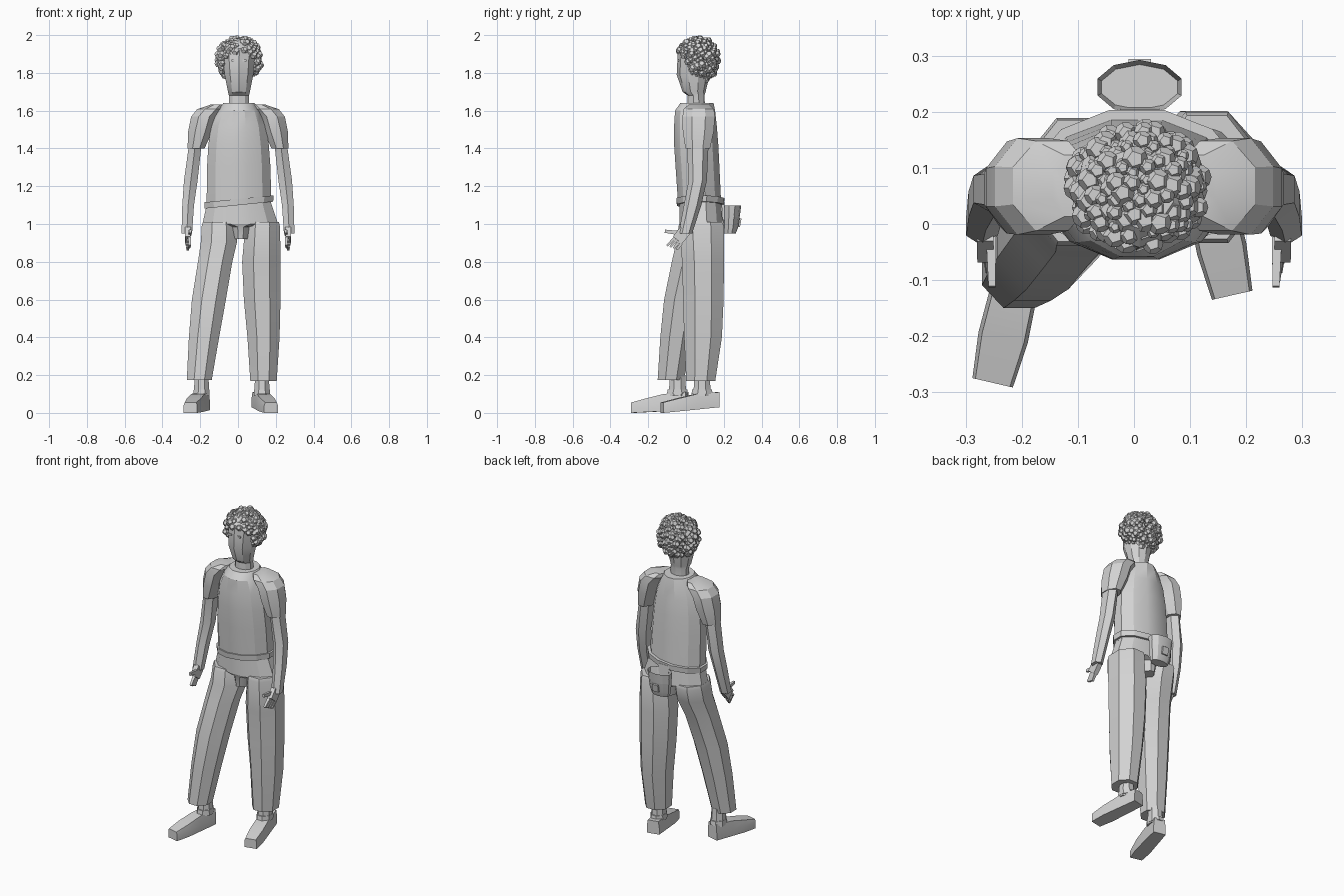
import bpy
import bmesh
import math
import random
from mathutils import Vector

cube = bpy.data.objects.get("Cube")
if cube:
    bpy.data.objects.remove(cube, do_unlink=True)

grey = bpy.data.materials.new("plain_grey")
grey.use_nodes = True
grey.diffuse_color = (0.65, 0.65, 0.65, 1)
grey.node_tree.nodes["Principled BSDF"].inputs["Base Color"].default_value = grey.diffuse_color


def add_object(name, bm, smooth=True):
    """Turn a bmesh into a named object."""
    bmesh.ops.recalc_face_normals(bm, faces=bm.faces)
    mesh = bpy.data.meshes.new(name)
    bm.to_mesh(mesh)
    bm.free()
    mesh.materials.append(grey)
    obj = bpy.data.objects.new(name, mesh)
    bpy.context.collection.objects.link(obj)
    if smooth:
        bpy.ops.object.select_all(action="DESELECT")
        obj.select_set(True)
        bpy.context.view_layer.objects.active = obj
        bpy.ops.object.shade_smooth_by_angle(angle=math.radians(25))


def bridge(bm, rings):
    """Skin a list of point rings and cap both ends; returns the end cap."""
    loops = [[bm.verts.new(p) for p in ring] for ring in rings]
    for low, high in zip(loops, loops[1:]):
        for i in range(len(low)):
            j = (i + 1) % len(low)
            bm.faces.new((low[i], low[j], high[j], high[i]))
    bm.faces.new(loops[0])
    return bm.faces.new(loops[-1])


def level_ring(cx, cy, z, rx, ry, sides, tilt):
    """Flat-fronted polygon ring whose extents match rx and ry."""
    grow = 1 / math.cos(math.pi / sides)
    points = []
    for i in range(sides):
        a = 2 * math.pi * (i + 0.5) / sides
        x = rx * grow * math.cos(a)
        points.append(Vector((cx + x, cy + ry * grow * math.sin(a), z + tilt * x)))
    return points


def loft(name, rows, sides=8, tilt=0.0):
    bm = bmesh.new()
    bridge(bm, [level_ring(*row, sides, tilt) for row in rows])
    add_object(name, bm)


def mirror_rows(rows, side):
    return [(side * r[0], *r[1:]) for r in rows]


def bar(bm, start, end, wide, thick, taper=0.7):
    """Tapered box finger running between two points."""
    start, end = Vector(start), Vector(end)
    axis = (end - start).normalized()
    u = Vector((1, 0, 0))
    v = axis.cross(u).normalized()
    corners = [(-1, -1), (1, -1), (1, 1), (-1, 1)]
    bridge(bm, [[p + k * (a * wide * u + b * thick * v) for a, b in corners]
                for p, k in ((start, 1), (end, taper))])


# Head and neck
loft("head", [
    (.005, .055, 1.6, .055, .045), (.005, .053, 1.68, .053, .042),
    (.005, .043, 1.7, .058, .058), (.005, .038, 1.79, .076, .083),
    (.005, .045, 1.87, .084, .086), (.01, .055, 1.93, .09, .092),
    (.01, .06, 1.965, .06, .065)], sides=10)

# Eyes as small flat plates
for side, name in ((1, "left_eye"), (-1, "right_eye")):
    bm = bmesh.new()
    centre = Vector((0.005 + side * 0.03, -0.04, 1.865))
    bar(bm, centre - Vector((0, 0, .005)), centre + Vector((0, 0, .005)), .01, .004, 1)
    add_object(name, bm, smooth=False)


# Curly hair: faceted beads scattered over the skull
def bead_template():
    ico = bmesh.new()
    bmesh.ops.create_icosphere(ico, subdivisions=1, radius=1)
    bm = bmesh.new()
    for face in ico.faces:
        bm.verts.new(face.calc_center_median().normalized())
    ico.free()
    bmesh.ops.convex_hull(bm, input=bm.verts)
    bmesh.ops.dissolve_limit(bm, angle_limit=0.1, verts=bm.verts, edges=bm.edges)
    bm.verts.index_update()
    points = [v.co.copy() for v in bm.verts]
    faces = [[v.index for v in f.verts] for f in bm.faces]
    bm.free()
    return points, faces


random.seed(4)
bead_points, bead_faces = bead_template()
hair = bmesh.new()
count = 270
for i in range(count):
    up = 1 - 2 * (i + 0.5) / count
    flat = math.sqrt(1 - up * up)
    a = i * math.pi * (3 - math.sqrt(5)) + random.uniform(-.08, .08)
    size = random.uniform(.011, .024)
    puff = random.uniform(-.013, .006)
    spot = Vector((.008 + (.11 + puff) * flat * math.cos(a),
                   .062 + (.104 + puff) * flat * math.sin(a), 1.87 + (.114 + puff) * up))
    spot.z = min(spot.z, 2 - size)
    back = min(max((spot.y + .02) / .06, 0), 1)
    if spot.z < 1.905 - .14 * back + random.uniform(-.015, .01):
        continue
    verts = [hair.verts.new(spot + p * size) for p in bead_points]
    for face in bead_faces:
        hair.faces.new([verts[k] for k in face])
add_object("curly_hair", hair, smooth=False)

# Shirt body and its hem
loft("shirt", [
    (.005, .072, 1.11, .171, .114), (.004, .061, 1.3, .168, .116),
    (.003, .054, 1.42, .16, .117), (.003, .05, 1.52, .145, .113),
    (.005, .048, 1.6, .112, .106), (.005, .058, 1.64, .083, .088)], sides=12)
loft("shirt_hem", [(.005, .076, 1.1, .181, .124), (.005, .076, 1.133, .184, .127)],
     sides=12, tilt=.1)

# Arms: sleeve, forearm and hand on each side
sleeve = [(.11, .068, 1.632, .035, .055), (.146, .068, 1.608, .07, .08),
          (.18, .067, 1.568, .068, .086), (.2, .065, 1.49, .064, .082),
          (.222, .062, 1.4, .045, .065)]
forearm = [(.225, .062, 1.43, .033, .05), (.25, .062, 1.23, .036, .042),
           (.264, .035, 1.1, .031, .04), (.271, -.003, .95, .028, .031)]
for side, label in ((1, "left"), (-1, "right")):
    loft(label + "_sleeve", mirror_rows(reversed(sleeve), side))
    loft(label + "_forearm", mirror_rows(reversed(forearm), side), sides=6)
    hand = bmesh.new()
    x = side * .265
    bar(hand, (x, -.005, .965), (x, -.045, .915), .015, .032, .95)
    for k in range(4):
        fx = x - side * (.008 - .004 * k)
        bar(hand, (fx, -.06 + .012 * k, .925 - .009 * k),
            (fx - side * .003, -.1 + .017 * k, .885 - .007 * k), .009, .008)
    bar(hand, (x - side * .01, -.02, .95), (x - side * .012, -.112, .962), .009, .012)
    add_object(label + "_hand", hand)

# Trousers: hips with a narrow crotch panel, and two wide legs
loft("trouser_hips", [
    (.014, .08, .92, .046, .1), (.014, .08, .985, .06, .108),
    (.012, .08, 1.0, .2, .115), (.005, .075, 1.12, .167, .11)], sides=12)
loft("left_trouser_leg", [
    (.135, .078, .17, .07, .077), (.135, .09, .4, .085, .1),
    (.128, .092, .6, .097, .107), (.124, .09, .8, .102, .111),
    (.13, .083, .99, .092, .117), (.13, .083, 1.01, .086, .11)])
loft("right_trouser_leg", [
    (-.205, -.08, .175, .066, .07), (-.18, -.052, .4, .08, .084),
    (-.154, -.022, .6, .09, .094), (-.121, .025, .8, .091, .1),
    (-.1, .06, .91, .096, .11), (-.1, .075, .99, .092, .114),
    (-.1, .077, 1.01, .086, .108)])


# Shoes: box section swept from heel to toe, with ankle and collar
def shoe(label, heel, toe, ankle, lift):
    heel, toe = Vector((*heel, 0)), Vector((*toe, 0))
    across = (toe - heel).normalized().cross(Vector((0, 0, 1)))
    rings = []
    for t, half, top in ((0, .038, .11), (.4, .042, .1), (.72, .045, .077), (1, .037, .055)):
        mid = heel.lerp(toe, t)
        low = lift * (1 - t)
        rings.append([mid + across * s * w + Vector((0, 0, z)) for s, w, z in (
            (-1, half, low), (1, half, low), (1, half, low + .04),
            (1, half * .85, top), (-1, half * .85, top), (-1, half, low + .04))])
    bm = bmesh.new()
    bridge(bm, rings)
    add_object(label + "_shoe", bm)
    loft(label + "_ankle", [(*ankle, .09, .042, .047), (*ankle, .135, .039, .044),
                            (*ankle, .2, .037, .041)])
    loft(label + "_shoe_collar", [(*ankle, .1, .043, .056), (*ankle, .125, .041, .052)])


shoe("left", (.108, .17), (.175, -.127), (.127, .085), .03)
shoe("right", (-.185, .005), (-.252, -.283), (-.193, -.045), .015)

# Open pouch hanging at the back of the waist
pouch = bmesh.new()
lid = bridge(pouch, [level_ring(.01, .232, .95, .055, .03, 10, 0),
                     level_ring(.01, .237, .985, .064, .038, 10, 0),
                     level_ring(.01, .244, 1.098, .075, .046, 10, 0)])
pouch.normal_update()
bmesh.ops.inset_region(pouch, faces=[lid], thickness=.008)
bmesh.ops.translate(pouch, verts=lid.verts, vec=(0, 0, -.06))
add_object("back_pouch", pouch)

# Pouch clip and the loop that ties it to the waist
for name, low, high, wide, thick in (
        ("pouch_clip", (.01, .281, .985), (.01, .289, 1.03), .02, .005),
        ("pouch_loop", (.01, .2, 1.02), (.01, .196, 1.12), .035, .008)):
    bm = bmesh.new()
    bar(bm, low, high, wide, thick, 1)
    add_object(name, bm)
